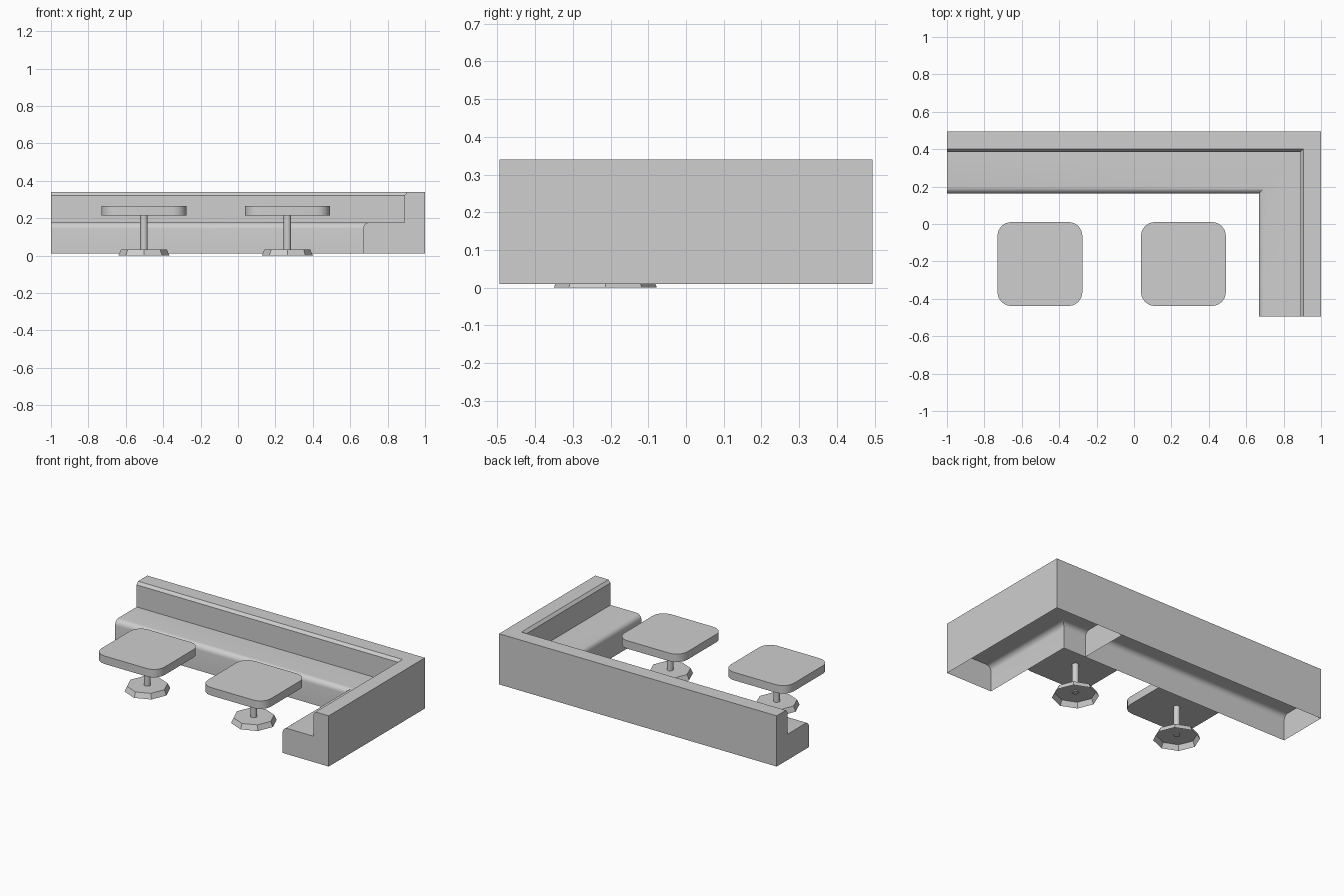
import bpy, bmesh, math
from mathutils import Matrix, Vector

if "Cube" in bpy.data.objects:
    bpy.data.objects.remove(bpy.data.objects["Cube"])

GREY = (0.62, 0.62, 0.62, 1)
mat = bpy.data.materials.new("light_grey")
mat.use_nodes = True
mat.diffuse_color = GREY
mat.node_tree.nodes["Principled BSDF"].inputs["Base Color"].default_value = GREY


def finish(bm, name, smooth=True):
    """Turn a bmesh into a named, coloured object."""
    bmesh.ops.recalc_face_normals(bm, faces=bm.faces)
    mesh = bpy.data.meshes.new(name)
    bm.to_mesh(mesh)
    bm.free()
    mesh.materials.append(mat)
    obj = bpy.data.objects.new(name, mesh)
    bpy.context.collection.objects.link(obj)
    if smooth:
        bpy.ops.object.select_all(action="DESELECT")
        obj.select_set(True)
        bpy.context.view_layer.objects.active = obj
        bpy.ops.object.shade_smooth_by_angle(angle=math.radians(30))
    return obj


# Bench cross-section: (distance inwards from the outer wall, height)
W, H = 1.0, 0.495
DEPTH, SEAT_Z, BOTTOM, ROUND = 0.332, 0.178, 0.01, 0.035
profile = [(0, BOTTOM), (0, 0.34), (0.095, 0.34), (0.11, 0.322), (0.11, SEAT_Z)]
for i in range(7):
    a = math.radians(90 - 15 * i)
    profile.append((DEPTH - ROUND + ROUND * math.cos(a),
                    SEAT_Z - ROUND + ROUND * math.sin(a)))
profile.append((DEPTH, BOTTOM))

# Corner bench: the section swept along two arms with a mitred corner, open below
bm = bmesh.new()
stations = [lambda d: (-W, H - d), lambda d: (W - d, H - d), lambda d: (W - d, -H)]
rings = [[bm.verts.new((*place(d), z)) for d, z in profile] for place in stations]
for r0, r1 in zip(rings, rings[1:]):
    for i in range(len(profile) - 1):
        bm.faces.new((r0[i], r0[i + 1], r1[i + 1], r1[i]))
bm.faces.new(rings[0])
bm.faces.new(rings[-1])
finish(bm, "corner_bench")

# Inner partition of the hollow long arm
bm = bmesh.new()
bm.faces.new([bm.verts.new((0.505, H - d, z)) for d, z in profile])
finish(bm, "bench_partition", smooth=False)


def stool(side, x, y):
    # Cushion: a slab with rounded upright edges
    bm = bmesh.new()
    bmesh.ops.create_cube(bm, size=1, matrix=Matrix.Translation((x, y, 0.24))
                          @ Matrix.Diagonal((0.455, 0.45, 0.052, 1)))
    upright = [e for e in bm.edges
               if abs(e.verts[0].co.z - e.verts[1].co.z) > 0.01]
    bmesh.ops.bevel(bm, geom=upright, offset=0.075, segments=4,
                    profile=0.5, affect="EDGES")
    finish(bm, side + "_stool_seat")

    # Post
    bm = bmesh.new()
    bmesh.ops.create_cone(bm, cap_ends=True, segments=16, radius1=0.02, radius2=0.02,
                          depth=0.19, matrix=Matrix.Translation((x, y, 0.122)))
    finish(bm, side + "_stool_post")

    # Hollow eight-sided foot
    bm = bmesh.new()
    bmesh.ops.create_cone(bm, cap_ends=True, segments=8, radius1=0.137, radius2=0.122,
                          depth=0.033, matrix=Matrix.Translation((x, y, 0.0165)))
    under = [f for f in bm.faces if f.calc_center_median().z < 0.005]
    bmesh.ops.delete(bm, geom=under, context="FACES_ONLY")
    finish(bm, side + "_stool_foot", smooth=False)


for side, x in (("right", -0.503), ("left", 0.264)):
    stool(side, x, -0.214)
